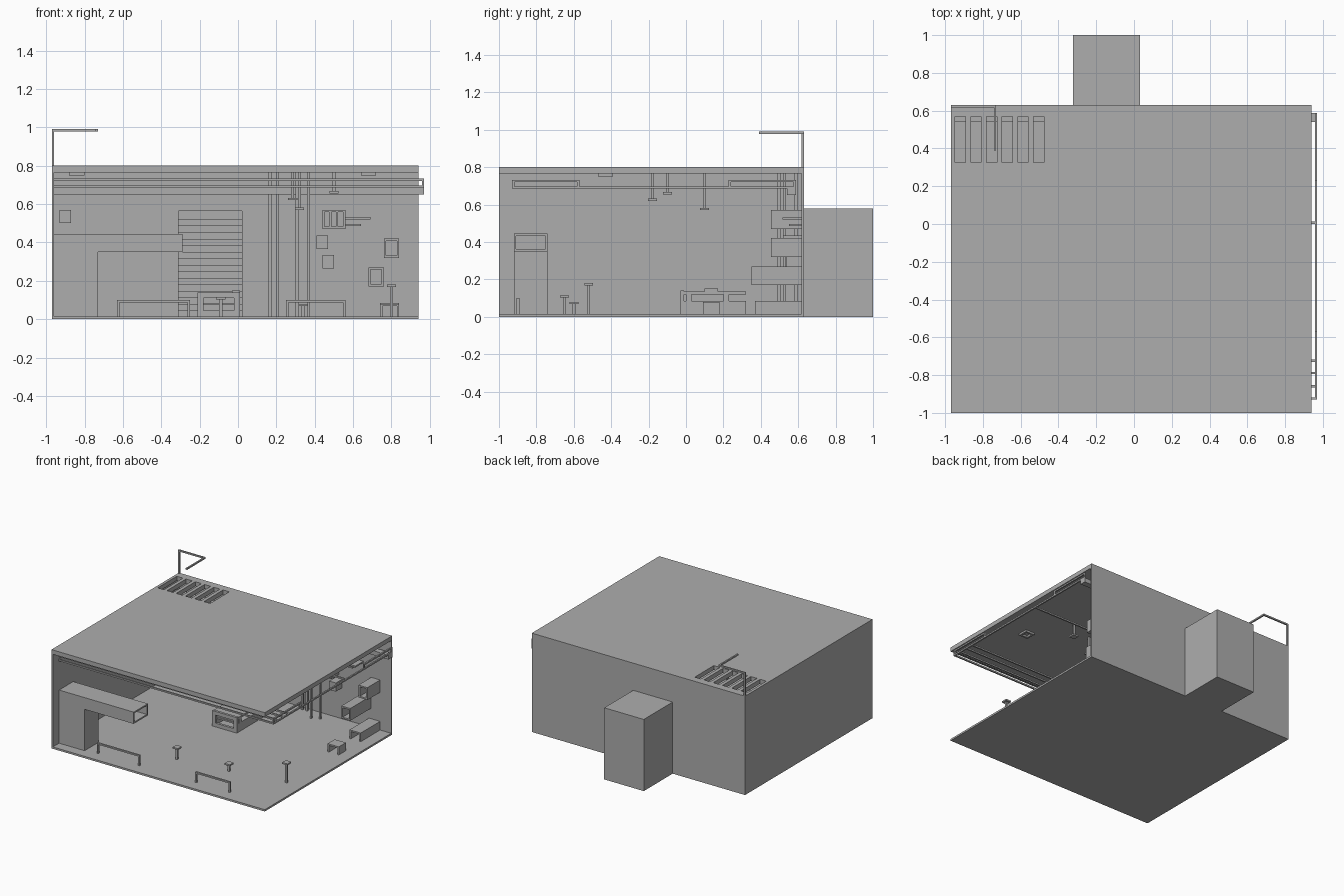
import bpy
import bmesh

if "Cube" in bpy.data.objects:
    bpy.data.objects.remove(bpy.data.objects["Cube"], do_unlink=True)

grey = bpy.data.materials.new("plain_grey")
grey.use_nodes = True
grey.diffuse_color = (.42, .42, .42, 1)
grey.node_tree.nodes["Principled BSDF"].inputs["Base Color"].default_value = grey.diffuse_color

# Room limits and common thicknesses
WEST, EAST, FRONT, BACK = -.97, .94, -1, .63
FLOOR, CEILING, ROOF = .015, .765, .8
SHEET = .012
WALL_FACE = BACK - SHEET
SIDE_FACE = WEST + SHEET


def part(name):
    mesh = bpy.data.meshes.new(name)
    mesh.materials.append(grey)
    ob = bpy.data.objects.new(name, mesh)
    bpy.context.collection.objects.link(ob)
    return ob


def box(ob, west=SIDE_FACE, east=EAST, front=FRONT, back=WALL_FACE, bottom=FLOOR, top=CEILING):
    """Add a box between the given limits; missing limits are those of the room."""
    bm = bmesh.new()
    bm.from_mesh(ob.data)
    for v in bmesh.ops.create_cube(bm, size=1)["verts"]:
        v.co.x = east if v.co.x > 0 else west
        v.co.y = back if v.co.y > 0 else front
        v.co.z = top if v.co.z > 0 else bottom
    bm.to_mesh(ob.data)
    bm.free()


def duct(name, west, width, front, back=WALL_FACE, bottom=FLOOR, height=.1, sheet=SHEET, base=True):
    """Rectangular tube along y; without a base it is an arch."""
    ob = part(name)
    east, top = west + width, bottom + height
    for side in (west, east - sheet):
        box(ob, side, side + sheet, front, back, bottom, top)
    for level in (bottom, top - sheet) if base else (top - sheet,):
        box(ob, west + sheet, east - sheet, front, back, level, level + sheet)
    return ob


def capped_post(name, x, y, end, hanging=False):
    """Thin post with a square cap, rising from the floor or hanging from the ceiling."""
    ob = part(name)
    stem, cap = .008, .024
    inner = end + SHEET if hanging else end - SHEET
    low, high = (inner, CEILING) if hanging else (FLOOR, inner)
    box(ob, x - stem, x + stem, y - stem, y + stem, low, high)
    box(ob, x - cap, x + cap, y - cap, y + cap, min(end, inner), max(end, inner))


def cut(ob, cutter):
    cutter.hide_render = True
    cutter.hide_viewport = True
    mod = ob.modifiers.new("cut", "BOOLEAN")
    mod.operation = "DIFFERENCE"
    mod.solver = "EXACT"
    mod.object = cutter


# Room shell, open on two sides
box(part("floor"), west=WEST, back=BACK, bottom=0, top=FLOOR)
box(part("side_wall"), west=WEST, east=SIDE_FACE, back=BACK)
back_wall = part("back_wall")
box(back_wall, front=WALL_FACE, back=BACK)
roof = part("roof")
box(roof, west=WEST, back=BACK, bottom=CEILING, top=ROOF)

# Roof slots and doorway
slot_cutter = part("roof_slot_cutter")
for i in range(6):
    slot = -.947 + i * .083
    box(slot_cutter, slot, slot + .055, .325, .57, CEILING - .1, ROOF + .1)
cut(roof, slot_cutter)
DOOR_WEST, DOOR_EAST, DOOR_TOP = -.31, .02, .565
door_cutter = part("doorway_cutter")
box(door_cutter, DOOR_WEST, DOOR_EAST, WALL_FACE - .1, BACK + .1, -.1, DOOR_TOP)
cut(back_wall, door_cutter)

# Stairwell behind the doorway, with rising steps
shaft = part("stairwell")
for side in (DOOR_WEST - SHEET, DOOR_EAST):
    box(shaft, side, side + SHEET, BACK, 1, 0, DOOR_TOP)
box(shaft, DOOR_WEST, DOOR_EAST, 1 - SHEET, 1, 0, DOOR_TOP)
box(shaft, DOOR_WEST - SHEET, DOOR_EAST + SHEET, BACK, 1, DOOR_TOP, DOOR_TOP + FLOOR)
box(shaft, DOOR_WEST, DOOR_EAST, BACK, 1 - SHEET, 0, FLOOR)
stairs = part("stairs")
steps = 15
tread = (1 - SHEET - BACK) / steps
for i in range(steps):
    start = BACK + i * tread
    box(stairs, DOOR_WEST, DOOR_EAST, start, start + tread, top=.045 + i * .034)

# Roof pole with bent arm
pole = part("roof_pole")
arm_end, arm_top = -.73, .99
arm_base = arm_top - SHEET
box(pole, WEST, SIDE_FACE, WALL_FACE, BACK, ROOF, arm_base)
box(pole, WEST, arm_end, WALL_FACE, BACK, arm_base, arm_top)
box(pole, arm_end - SHEET, arm_end, .39, WALL_FACE, arm_base, arm_top)

# Corner duct: a solid upright carrying an open sideways tube
corner = part("corner_duct")
near, far, low, high, mouth = -.92, -.74, .35, .445, -.29
box(corner, east=-.73, front=near, back=far, top=low)
for level in (low, high - SHEET):
    box(corner, east=mouth, front=near, back=far, bottom=level, top=level + SHEET)
for side in (near, far - SHEET):
    box(corner, east=mouth, front=side, back=side + SHEET, bottom=low + SHEET, top=high - SHEET)

# Floor rails, arches and wall ducts
duct("west_floor_rail", -.63, .38, front=-.905, back=-.89, height=.085, base=False)
duct("east_floor_rail", .25, .31, front=-.905, back=-.89, height=.085, base=False)
duct("floor_arch", .74, .1, front=.09, back=.18, height=.065, base=False)
duct("wall_arch", .74, .1, front=.37, height=.07, base=False)
duct("low_wall_duct", .68, .08, front=.35, bottom=.17)
duct("high_wall_duct", .76, .08, front=.455, bottom=.32)

# Slotted wall vent with side rods
vent_west, vent_east, vent_front, vent_base = .44, .56, .455, .47
vent = duct("wall_vent", vent_west, vent_east - vent_west, vent_front, bottom=vent_base)
for bar in (.475, .51):
    box(vent, bar, bar + SHEET, vent_front, WALL_FACE, vent_base, vent_base + .1)
box(vent, vent_west, vent_east, WALL_FACE - SHEET, WALL_FACE, vent_base, vent_base + .1)
rods = part("vent_rods")
for end, start, level in ((.69, .515, .52), (.64, .55, .485)):
    box(rods, vent_east, end, start, WALL_FACE, level, level + SHEET)

# Small boxes on the back wall
wall_boxes = part("wall_boxes")
for side, depth, level in ((.41, .1, .365), (.44, .08, .265), (-.93, .02, .5)):
    box(wall_boxes, side, side + .06, WALL_FACE - depth, WALL_FACE, level, level + .07)

# Upright pipes near the back wall
pipes = part("upright_pipes")
for x, y in ((.16, .58), (.2, .58), (.3, .49), (.36, .52)):
    box(pipes, x, x + FLOOR, y, y + FLOOR)

# Posts on the floor and ceiling
capped_post("short_floor_post", .34, -.6, end=.08)
capped_post("middle_floor_post", -.09, -.65, end=.115)
capped_post("tall_floor_post", .8, -.52, end=.18)
capped_post("short_ceiling_post", .5, -.1, end=.655, hanging=True)
capped_post("middle_ceiling_post", .285, -.18, end=.62, hanging=True)
capped_post("long_ceiling_post", .32, .1, end=.57, hanging=True)

# Square ceiling frames
size, frame_front = .08, -.47
for name, west in (("west_ceiling_frame", -.88), ("east_ceiling_frame", .64)):
    frame = part(name)
    for shift in (0, size - FLOOR):
        edge, row = west + shift, frame_front + shift
        box(frame, edge, edge + FLOOR, frame_front, frame_front + size, CEILING - FLOOR)
        box(frame, west + FLOOR, west + size - FLOOR, row, row + FLOOR, CEILING - FLOOR)

# Counter with framed front and raised top
counter_west, counter_width, counter_front, counter_back = -.21, .22, -.03, .32
counter_east = counter_west + counter_width
duct("counter_front", counter_west, counter_width, counter_front, counter_front + .02,
     height=.125, sheet=.03)
duct("counter_body", counter_west, counter_width, counter_front + .02, counter_back,
     height=.07, base=False)
counter = part("counter_top")
box(counter, counter_west, counter_east, counter_front + .02, counter_back, .12, .135)
for y in (0, .2):
    box(counter, counter_west, counter_east, y, y + .03, .085, .12)
box(counter, counter_east - .04, counter_east, .1, .17, .135, .15)

# Overhead rails: cross bars, rear beam and the outer rail joining them
outer_end, rail_front, rail_back = .97, -.93, .588
outer_start = outer_end - SHEET
lower, upper = .685, .72
cross = part("cross_bars")
for y in (rail_front, -.865, -.795, -.73, 0):
    box(cross, east=outer_start, front=y, back=y + SHEET, bottom=lower, top=lower + SHEET)
box(cross, east=outer_end, front=rail_front, back=rail_front + SHEET,
    bottom=upper, top=upper + SHEET)
box(part("rear_beam"), east=outer_end, front=.54, back=rail_back, bottom=.65, top=lower)
outer = part("outer_rail")
box(outer, outer_start, outer_end, rail_front, rail_back, lower, lower + SHEET)
for start in (rail_front, rail_back - .36):
    end = start + .36
    box(outer, outer_start, outer_end, start, end, upper, upper + SHEET)
    for y in (start, end - SHEET):
        box(outer, outer_start, outer_end, y, y + SHEET, lower + SHEET, upper)
